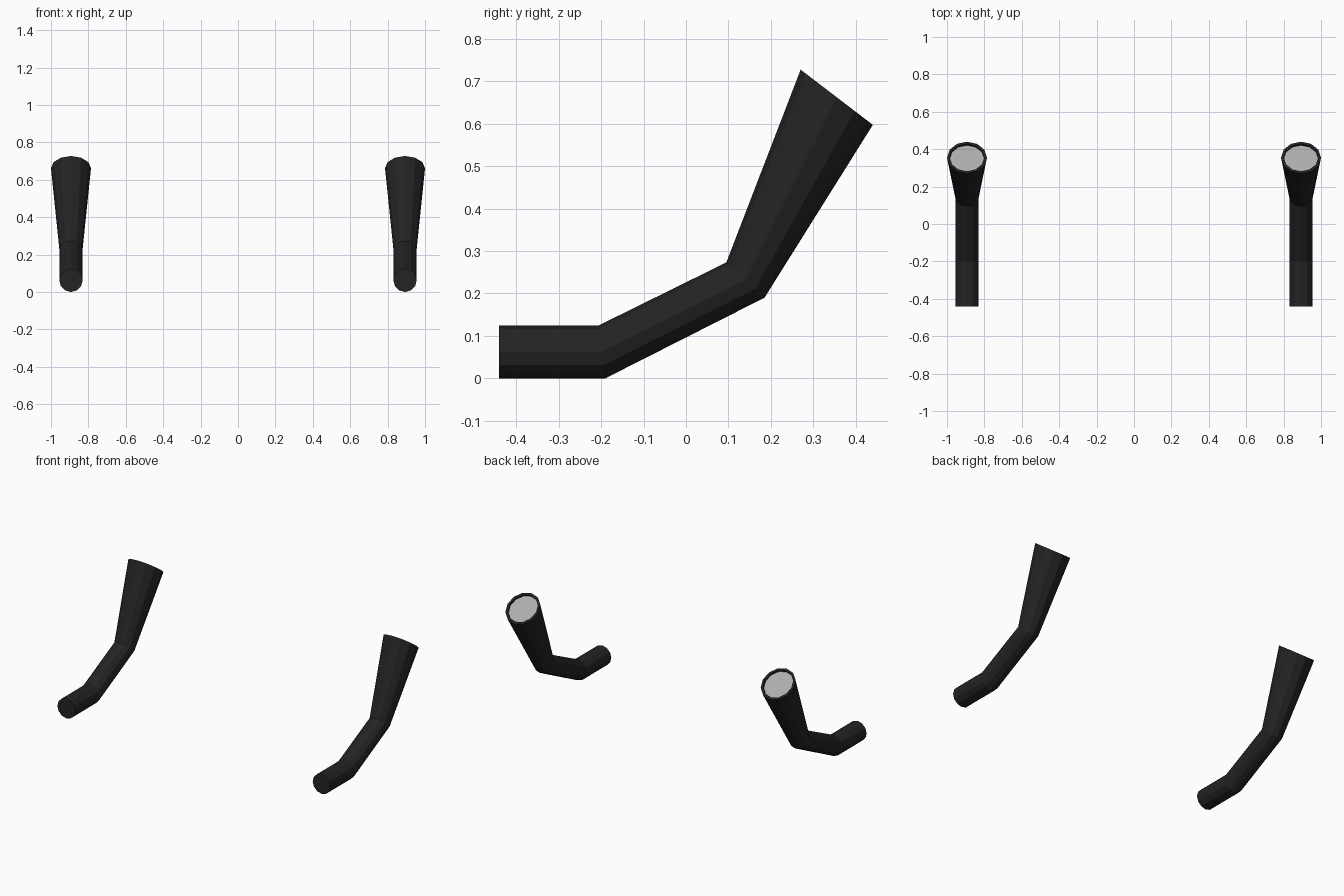
import bpy, bmesh, math
from mathutils import Vector

cube = bpy.data.objects.get("Cube")
if cube:
    bpy.data.objects.remove(cube, do_unlink=True)

SIDES = 12
CENTRE_X = 0.893


def make_material(name, colour):
    mat = bpy.data.materials.new(name)
    mat.use_nodes = True
    mat.diffuse_color = colour
    mat.node_tree.nodes["Principled BSDF"].inputs["Base Color"].default_value = colour
    return mat


black = make_material("matte black", (0.017, 0.017, 0.017, 1))
grey = make_material("light grey", (0.42, 0.42, 0.42, 1))

# Mitred stations along the pipe: upper (y, z), lower (y, z), half width in x
STATIONS = [
    ((-0.44, 0.125), (-0.44, 0.0), 0.0625),
    ((-0.205, 0.125), (-0.19, 0.0), 0.0625),
    ((0.095, 0.273), (0.185, 0.19), 0.0625),
    ((0.27, 0.727), (0.44, 0.597), 0.107),
]


def ring(bm, centre, up, half_width):
    verts = []
    for i in range(SIDES):
        a = math.tau * i / SIDES
        side = Vector((half_width * math.sin(a), 0, 0))
        verts.append(bm.verts.new(centre + up * math.cos(a) + side))
    return verts


def bridge(bm, a, b):
    for i in range(SIDES):
        j = (i + 1) % SIDES
        bm.faces.new((a[i], a[j], b[j], b[i]))


def finish(bm, name, mat, x):
    bmesh.ops.recalc_face_normals(bm, faces=bm.faces)
    mesh = bpy.data.meshes.new(name)
    bm.to_mesh(mesh)
    bm.free()
    mesh.materials.append(mat)
    obj = bpy.data.objects.new(name, mesh)
    obj.location.x = x
    bpy.context.collection.objects.link(obj)


def build_pipe(label, x):
    # Bent pipe with a closed front end and a flared outlet
    bm = bmesh.new()
    rings = []
    for top, bottom, half in STATIONS:
        t, b = Vector((0, *top)), Vector((0, *bottom))
        centre, up = (t + b) / 2, (t - b) / 2
        rings.append(ring(bm, centre, up, half))
    bm.faces.new(rings[0])

    # Outlet lip, stepping inwards to a shallow recess
    axis = up.cross(Vector((1, 0, 0))).normalized()
    if axis.z > 0:
        axis.negate()
    floor = centre + axis * 0.012
    rings.append(ring(bm, centre, up * 0.86, half * 0.86))
    rings.append(ring(bm, floor, up * 0.86, half * 0.86))
    for a, b in zip(rings, rings[1:]):
        bridge(bm, a, b)
    finish(bm, label + "_pipe", black, x)

    # Grey disc closing the outlet
    bm = bmesh.new()
    face = bm.faces.new(ring(bm, floor, up * 0.86, half * 0.86))
    face.normal_update()
    if face.normal.z < 0:
        face.normal_flip()
    mesh_name = label + "_outlet_disc"
    mesh = bpy.data.meshes.new(mesh_name)
    bm.to_mesh(mesh)
    bm.free()
    mesh.materials.append(grey)
    disc = bpy.data.objects.new(mesh_name, mesh)
    disc.location.x = x
    bpy.context.collection.objects.link(disc)


build_pipe("left", CENTRE_X)
build_pipe("right", -CENTRE_X)
